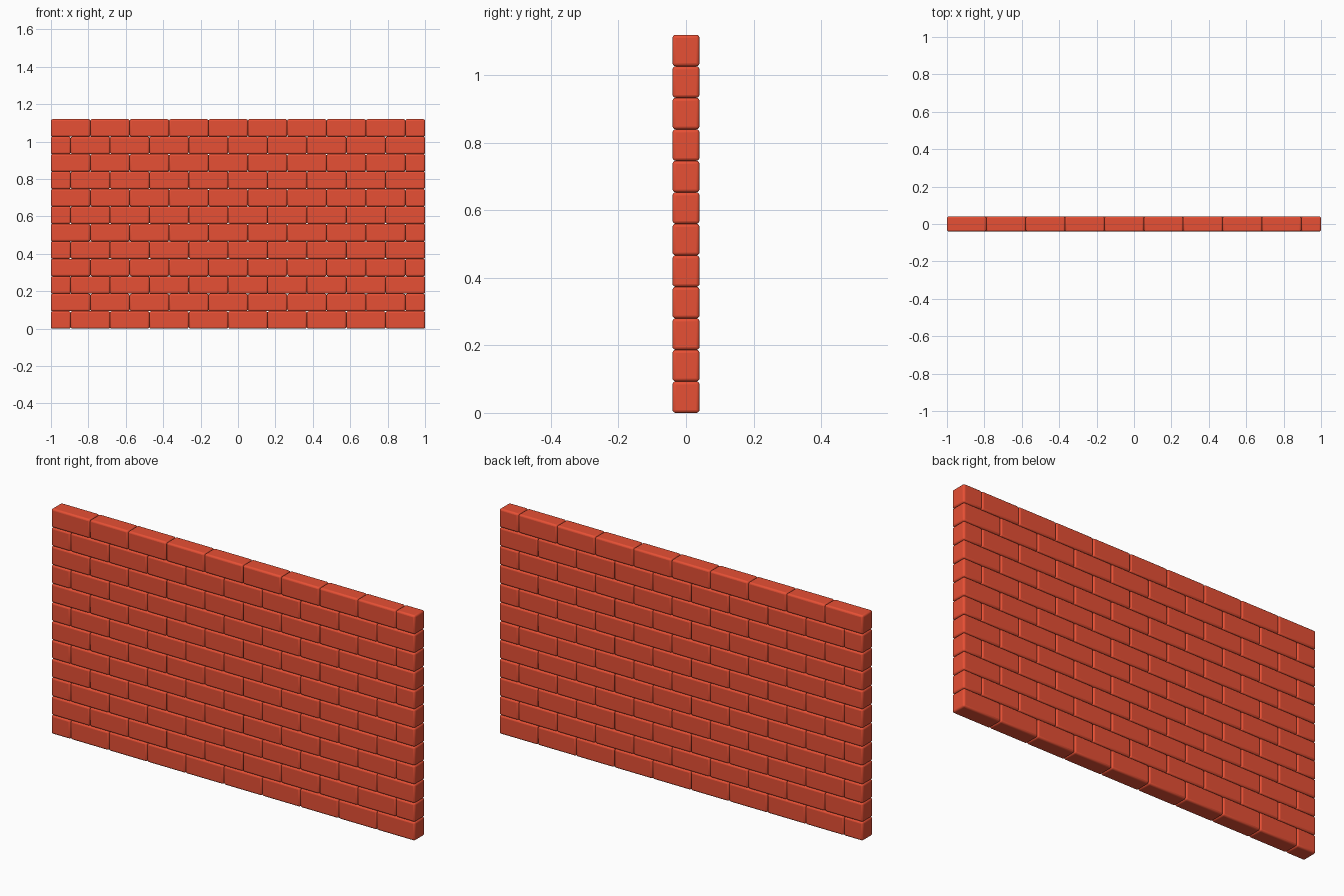
import bpy, bmesh

if "Cube" in bpy.data.objects:
    bpy.data.objects.remove(bpy.data.objects["Cube"])

ROWS, LENGTH, HEIGHT, DEPTH = 12, 2.0, 1.12, 0.08
PITCH = LENGTH / 9.5          # nine and a half bricks per course
COURSE = HEIGHT / ROWS

mat = bpy.data.materials.new("red_brick")
mat.diffuse_color = (0.8, 0.08, 0.035, 1)
mat.use_nodes = True
mat.node_tree.nodes["Principled BSDF"].inputs["Base Color"].default_value = mat.diffuse_color


def brick_mesh(name, length):
    """Rounded brick block, centred on its origin."""
    bm = bmesh.new()
    bmesh.ops.create_cube(bm, size=1)
    bmesh.ops.scale(bm, vec=(length, DEPTH, COURSE), verts=bm.verts)
    bmesh.ops.bevel(bm, geom=bm.edges[:], offset=0.009, segments=3,
                    profile=0.5, affect='EDGES')
    for f in bm.faces:
        f.smooth = True
    # keep the six large faces flat
    for f in sorted(bm.faces, key=lambda f: -f.calc_area())[:6]:
        f.smooth = False
    mesh = bpy.data.meshes.new(name)
    bm.to_mesh(mesh)
    bm.free()
    mesh.materials.append(mat)
    return mesh


full = brick_mesh("brick", PITCH)
half = brick_mesh("half_brick", PITCH / 2)

# Running bond: the half brick alternates between left and right ends
for row in range(ROWS):
    course = [full] * 9
    course.insert(0 if row % 2 == 0 else 9, half)
    x = -LENGTH / 2
    for mesh in course:
        width = PITCH if mesh is full else PITCH / 2
        ob = bpy.data.objects.new(mesh.name, mesh)
        ob.location = (x + width / 2, 0, (row + 0.5) * COURSE)
        bpy.context.collection.objects.link(ob)
        x += width
